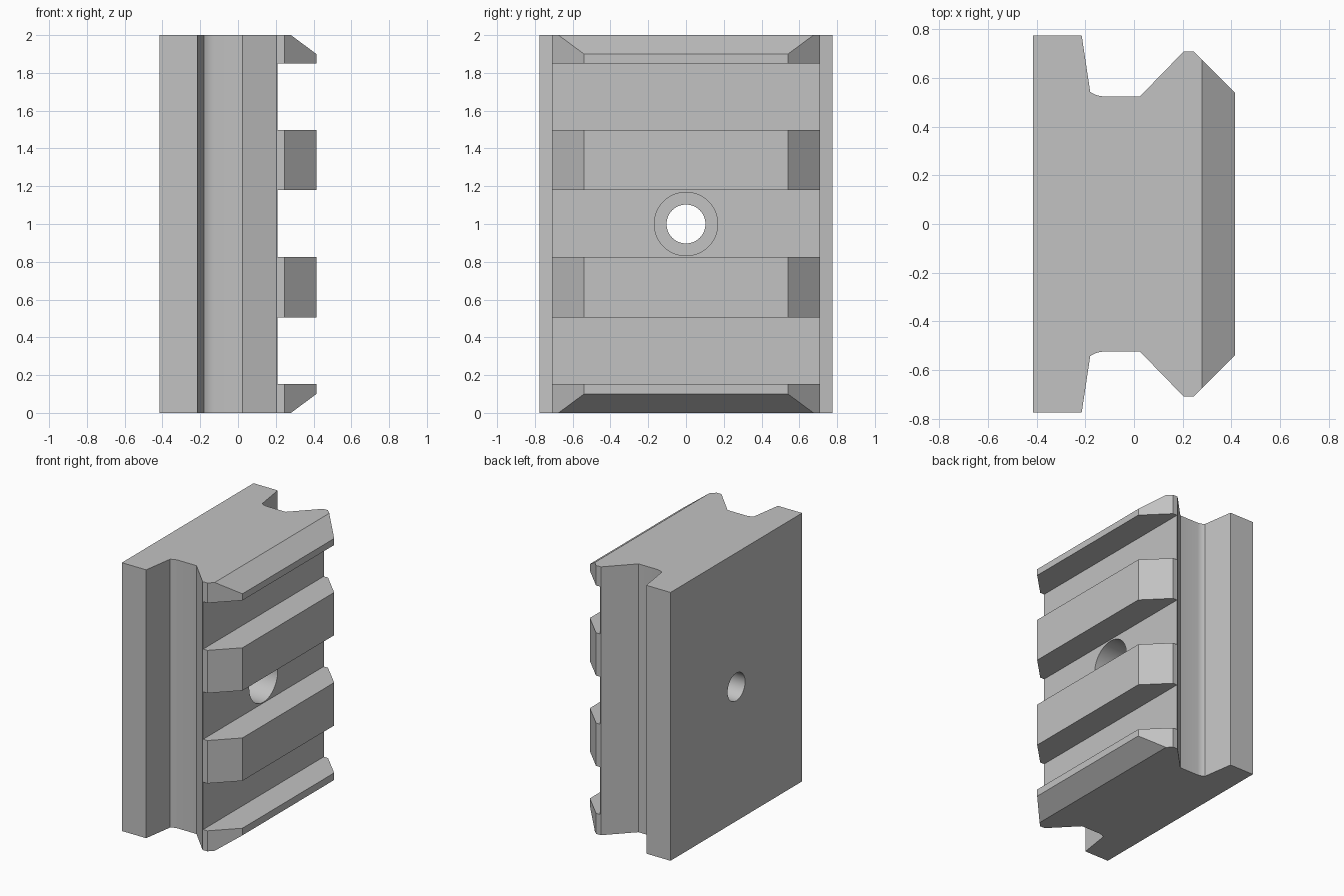
import bpy
import bmesh
from mathutils import Vector

cube = bpy.data.objects.get("Cube")
if cube:
    bpy.data.objects.remove(cube, do_unlink=True)

grey = bpy.data.materials.new("plain_grey")
grey.use_nodes = True
grey.diffuse_color = (0.54, 0.54, 0.54, 1)
grey.node_tree.nodes["Principled BSDF"].inputs["Base Color"].default_value = grey.diffuse_color


def add_object(name, bm):
    bmesh.ops.recalc_face_normals(bm, faces=bm.faces)
    mesh = bpy.data.meshes.new(name)
    bm.to_mesh(mesh)
    bm.free()
    mesh.materials.append(grey)
    obj = bpy.data.objects.new(name, mesh)
    bpy.context.collection.objects.link(obj)
    return obj


def prism(name, points, travel):
    """Extrude a flat outline of 3D points along a vector."""
    bm = bmesh.new()
    face = bm.faces.new([bm.verts.new(p) for p in points])
    result = bmesh.ops.extrude_face_region(bm, geom=[face])
    verts = [v for v in result["geom"] if isinstance(v, bmesh.types.BMVert)]
    bmesh.ops.translate(bm, verts=verts, vec=Vector(travel))
    return add_object(name, bm)


def side_cutter(name, outline):
    """Cutter with an x-z outline running across the full width."""
    return prism(name, [(x, -1, z) for x, z in outline], (0, 2, 0))


def bore_cutter(name, radius, x0, x1):
    """Cylindrical cutter along x at mid height."""
    bm = bmesh.new()
    bmesh.ops.create_circle(bm, segments=64, radius=radius, cap_ends=True)
    ring = [(x0, v.co.x, v.co.y + 1) for v in bm.verts]
    bm.free()
    return prism(name, ring, (x1 - x0, 0, 0))


# Rail body: mirrored cross-section extruded upward
half = [(-0.415, 0.775), (-0.215, 0.775), (-0.18, 0.543), (-0.165, 0.534),
        (-0.148, 0.528), (-0.13, 0.525), (0.025, 0.525), (0.205, 0.71),
        (0.245, 0.71), (0.415, 0.54)]
outline = half + [(x, -y) for x, y in reversed(half)]
rail = prism("rail_body", [(x, y, 0) for x, y in outline], (0, 0, 2))

# Three cross slots leave the ribs between them
cutters = []
for bottom in (0.153, 0.826, 1.498):
    top = bottom + 0.353
    cutters.append(side_cutter("slot_cutter", [(0.21, bottom), (0.6, bottom), (0.6, top), (0.21, top)]))

# Sloped end chamfers, mirrored about mid height
chamfer = [(0.2125, -0.05), (0.6, -0.05), (0.6, 0.237), (0.415, 0.1)]
chamfer[0] = (0.28 - 0.0675, -0.05)
for flip in (False, True):
    cutters.append(side_cutter("chamfer_cutter", [(x, 2 - z if flip else z) for x, z in chamfer]))

# Through hole with a wider recess on the ribbed face
cutters.append(bore_cutter("hole_cutter", 0.103, -0.6, 0.6))
cutters.append(bore_cutter("recess_cutter", 0.168, -0.08, 0.6))

for cutter in cutters:
    cutter.hide_render = True
    cut = rail.modifiers.new(cutter.name, "BOOLEAN")
    cut.operation = "DIFFERENCE"
    cut.solver = "EXACT"
    cut.object = cutter

# Bake the cuts, then drop the helpers
bpy.context.view_layer.update()
baked = bpy.data.meshes.new_from_object(rail.evaluated_get(bpy.context.evaluated_depsgraph_get()))
rail.modifiers.clear()
rail.data = baked
for cutter in cutters:
    bpy.data.objects.remove(cutter, do_unlink=True)

bpy.ops.object.select_all(action="DESELECT")
rail.select_set(True)
bpy.context.view_layer.objects.active = rail
bpy.ops.object.shade_smooth_by_angle(angle=0.4)
